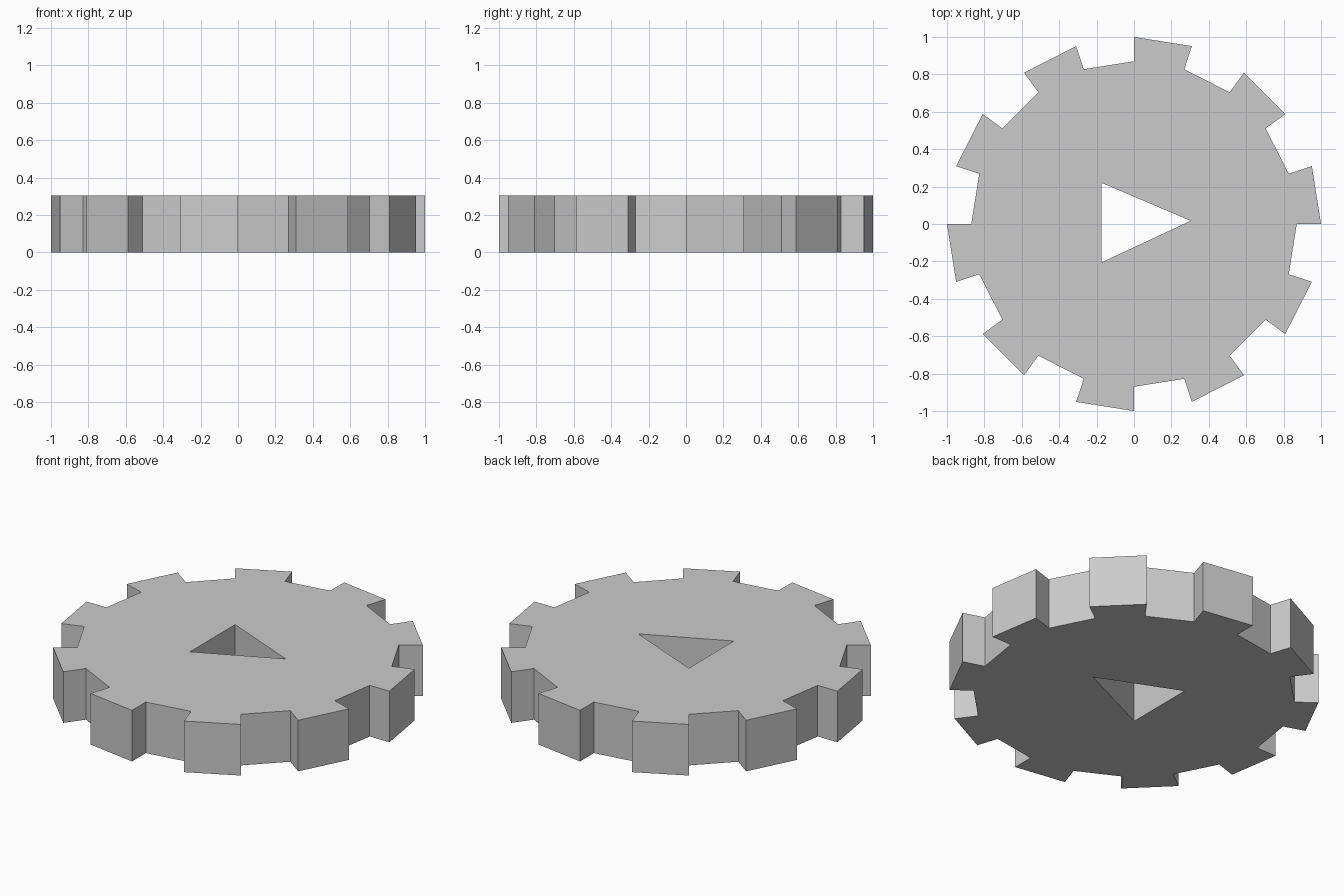
import bpy, bmesh
from math import cos, sin, radians

if "Cube" in bpy.data.objects:
    bpy.data.objects.remove(bpy.data.objects["Cube"])

THICKNESS = 0.305
TEETH = 10
R_TIP, R_ROOT = 1.0, 0.87


def prism(name, points, z0, z1):
    """Extrude a flat outline from z0 to z1."""
    bm = bmesh.new()
    face = bm.faces.new([bm.verts.new((x, y, z0)) for x, y in points])
    top = bmesh.ops.extrude_face_region(bm, geom=[face])["geom"]
    verts = [v for v in top if isinstance(v, bmesh.types.BMVert)]
    bmesh.ops.translate(bm, verts=verts, vec=(0, 0, z1 - z0))
    bmesh.ops.recalc_face_normals(bm, faces=bm.faces)
    mesh = bpy.data.meshes.new(name)
    bm.to_mesh(mesh)
    bm.free()
    obj = bpy.data.objects.new(name, mesh)
    bpy.context.collection.objects.link(obj)
    return obj


# Toothed outline: each tooth and each gap spans half of one pitch
pitch = 360 / TEETH
outline = []
for i in range(TEETH):
    start, end = radians(i * pitch), radians((i + 0.5) * pitch)
    for r, a in ((R_ROOT, start), (R_TIP, start), (R_TIP, end), (R_ROOT, end)):
        outline.append((r * cos(a), r * sin(a)))
gear = prism("gear_wheel", outline, 0, THICKNESS)

# Triangular hole through the hub
triangle = [(-0.173, 0.22), (-0.173, -0.205), (0.303, 0.017)]
cutter = prism("hub_hole_cutter", triangle, -0.2, THICKNESS + 0.2)
cutter.hide_render = True
cutter.hide_set(True)

hole = gear.modifiers.new("hub_hole", "BOOLEAN")
hole.operation = "DIFFERENCE"
hole.solver = "EXACT"
hole.object = cutter
